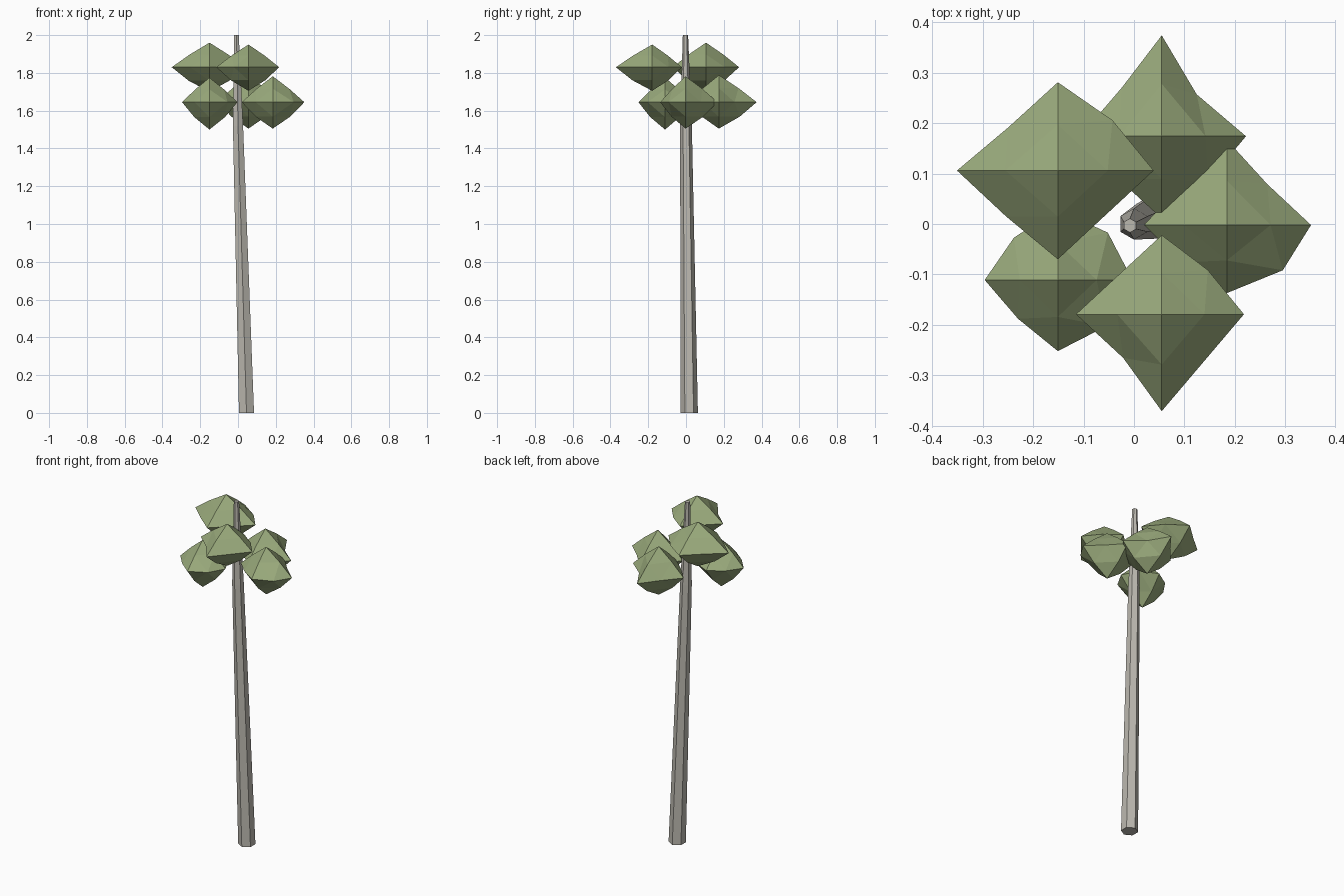
import bpy, bmesh, math
from mathutils import Vector

if "Cube" in bpy.data.objects:
    bpy.data.objects.remove(bpy.data.objects["Cube"])


def material(name, rgb):
    m = bpy.data.materials.new(name)
    m.diffuse_color = (*rgb, 1)
    m.use_nodes = True
    m.node_tree.nodes["Principled BSDF"].inputs["Base Color"].default_value = m.diffuse_color
    return m


def add_object(name, bm, mat):
    bmesh.ops.recalc_face_normals(bm, faces=bm.faces[:])
    me = bpy.data.meshes.new(name)
    bm.to_mesh(me)
    bm.free()
    me.materials.append(mat)
    ob = bpy.data.objects.new(name, me)
    bpy.context.collection.objects.link(ob)
    return ob


bark = material("bark", (0.50, 0.48, 0.43))
leaf = material("leaf", (0.32, 0.40, 0.20))


# Leaning six-sided trunk, skinned through rings of (x, y, z, radius)
def trunk(rings, sides=6):
    bm = bmesh.new()
    loops = []
    for x, y, z, r in rings:
        loops.append([bm.verts.new((x + r * math.cos(a), y + r * math.sin(a), z))
                      for a in (math.pi / 2 + i * math.tau / sides for i in range(sides))])
    for lo, hi in zip(loops, loops[1:]):
        for i in range(sides):
            j = (i + 1) % sides
            bm.faces.new((lo[i], lo[j], hi[j], hi[i]))
    bm.faces.new(loops[0])
    bm.faces.new(loops[-1])
    add_object("trunk", bm, bark)


trunk([(0.045, 0.017, 0, 0.046), (0.0, 0.0, 1.52, 0.031), (-0.008, -0.003, 2.0, 0.014)])


# Leaf clump: octahedron with uneven tips, each face split in four.
# reach = (-x, +x, -y, +y, -z, +z); bulge = push of the NE, NW, SW, SE edge midpoints
def clump(name, centre, reach, bulge):
    bm = bmesh.new()
    c = Vector(centre)
    tips = {}
    for axis in range(3):
        for s in (-1, 1):
            v = Vector((0, 0, 0))
            v[axis] = s * reach[axis * 2 + (s > 0)]
            tips[axis, s] = bm.verts.new(c + v)
    mids = {}

    def mid(a, b):
        key = frozenset((a, b))
        if key not in mids:
            signs = dict(key)
            if 2 not in signs:
                k = bulge[{(1, 1): 0, (-1, 1): 1, (-1, -1): 2, (1, -1): 3}[signs[0], signs[1]]]
            else:
                k = 1.04 if signs[2] > 0 else 1.10
            m = (tips[a].co + tips[b].co) / 2
            mids[key] = bm.verts.new(c + (m - c) * k)
        return mids[key]

    for sx in (-1, 1):
        for sy in (-1, 1):
            for sz in (-1, 1):
                p, q, r = (0, sx), (1, sy), (2, sz)
                pq, qr, rp = mid(p, q), mid(q, r), mid(r, p)
                for f in ((tips[p], pq, rp), (tips[q], qr, pq), (tips[r], rp, qr), (pq, qr, rp)):
                    bm.faces.new(f)
    add_object(name, bm, leaf)


# Upper tier
clump("leaf_clump_upper_back", (-0.151, 0.106, 1.83),
      (0.20, 0.19, 0.176, 0.175, 0.13, 0.13), (1.14, 0.98, 1.03, 1.0))
clump("leaf_clump_upper_front", (0.055, -0.179, 1.83),
      (0.17, 0.163, 0.192, 0.157, 0.125, 0.12), (1.12, 1.0, 0.90, 1.0))

# Lower tier
clump("leaf_clump_lower_left", (-0.151, -0.111, 1.645),
      (0.145, 0.148, 0.141, 0.14, 0.145, 0.13), (1.34, 1.2, 1.09, 1.3))
clump("leaf_clump_lower_right", (0.184, -0.002, 1.645),
      (0.164, 0.167, 0.135, 0.169, 0.14, 0.137), (0.96, 1.03, 1.1, 1.33))
clump("leaf_clump_lower_back", (0.055, 0.174, 1.645),
      (0.162, 0.167, 0.163, 0.20, 0.14, 0.143), (0.83, 0.97, 1.05, 1.1))
